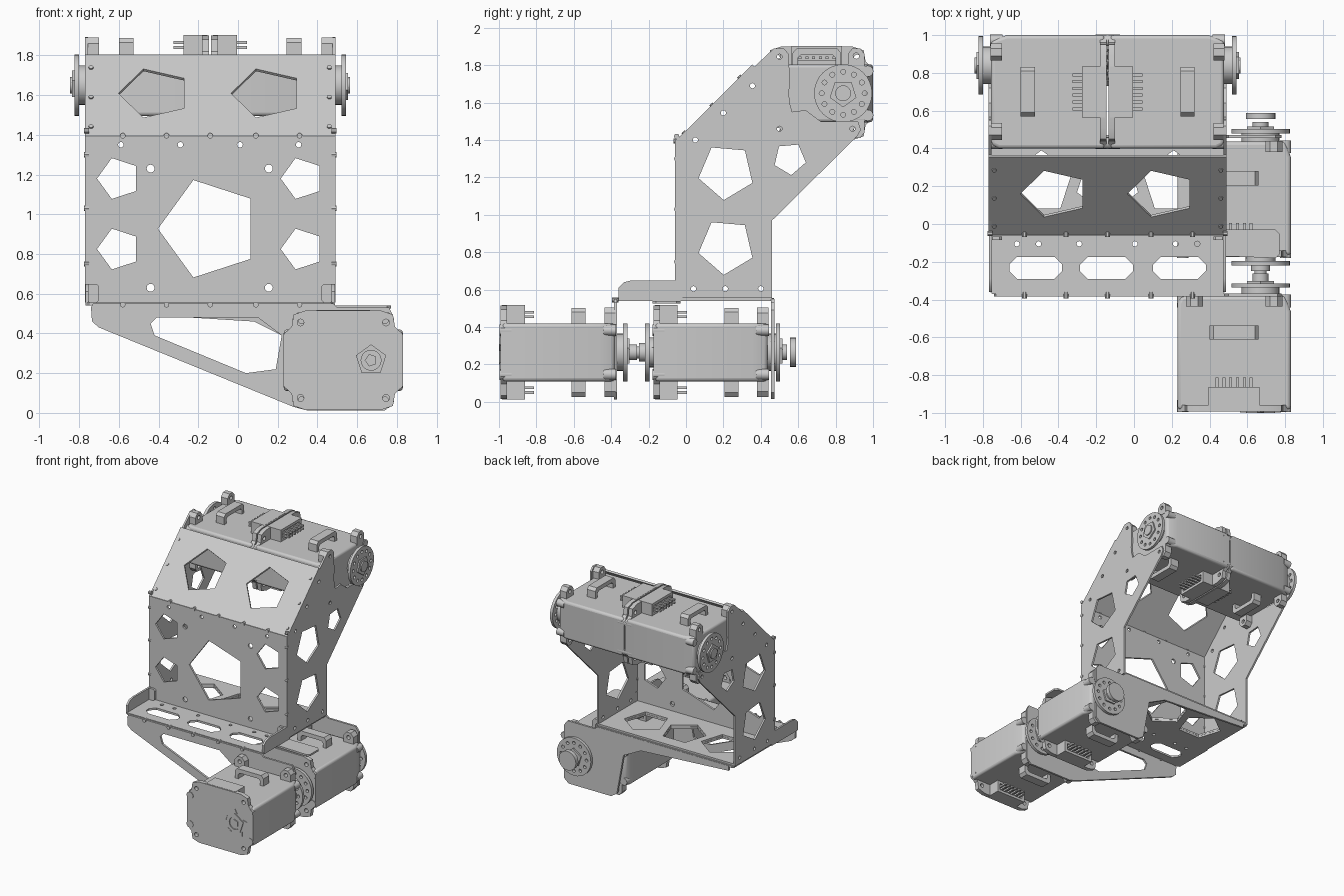
import bpy, bmesh, math
from mathutils import Matrix

if "Cube" in bpy.data.objects:
    bpy.data.objects.remove(bpy.data.objects["Cube"])

XY = Matrix.Identity(4)
XZ = Matrix(((1, 0, 0, 0), (0, 0, 1, 0), (0, 1, 0, 0), (0, 0, 0, 1)))   # extrudes along y
YZ = Matrix(((0, 0, 1, 0), (1, 0, 0, 0), (0, 1, 0, 0), (0, 0, 0, 1)))   # extrudes along x


def ngon(u, v, r, n=5, deg=180):
    return [(u + r * math.cos(math.radians(deg + 360 * i / n)),
             v + r * math.sin(math.radians(deg + 360 * i / n))) for i in range(n)]


def hole(u, v, r=0.014):
    return ngon(u, v, r, 12, 0)


def rect(u0, u1, v0, v1, c=0.0):
    if not c:
        return [(u0, v0), (u1, v0), (u1, v1), (u0, v1)]
    return [(u0 + c, v0), (u1 - c, v0), (u1, v0 + c), (u1, v1 - c),
            (u1 - c, v1), (u0 + c, v1), (u0, v1 - c), (u0, v0 + c)]


def solid(name, M, outline, w0, w1, holes=(), bevel=0):
    """Extrude a flat profile with holes from w0 to w1 in the frame M."""
    cu = bpy.data.curves.new(name, 'CURVE')
    cu.dimensions, cu.fill_mode, cu.extrude = '2D', 'BOTH', abs(w1 - w0) / 2
    for loop in [outline, *holes]:
        sp = cu.splines.new('POLY')
        sp.points.add(len(loop) - 1)
        for p, (u, v) in zip(sp.points, loop):
            p.co = (u, v, 0, 1)
        sp.use_cyclic_u = True
    tmp = bpy.data.objects.new("tmp", cu)
    bpy.context.collection.objects.link(tmp)
    dg = bpy.context.evaluated_depsgraph_get()
    me = bpy.data.meshes.new_from_object(tmp.evaluated_get(dg))
    bpy.data.objects.remove(tmp)
    me.transform(M @ Matrix.Translation((0, 0, (w0 + w1) / 2)))
    bm = bmesh.new()
    bm.from_mesh(me)
    bmesh.ops.remove_doubles(bm, verts=bm.verts, dist=1e-5)
    if bevel:
        bmesh.ops.dissolve_limit(bm, angle_limit=0.02, verts=bm.verts, edges=bm.edges)
    bmesh.ops.recalc_face_normals(bm, faces=bm.faces)
    bm.to_mesh(me)
    bm.free()
    me.shade_smooth()
    me.set_sharp_from_angle(angle=math.radians(32))
    ob = bpy.data.objects.new(name, me)
    bpy.context.collection.objects.link(ob)
    if bevel:
        b = ob.modifiers.new("bevel", 'BEVEL')
        b.width, b.segments, b.limit_method = bevel, 3, 'ANGLE'
    return ob


def disc(name, M, u, v, r, w0, w1, n=24):
    return solid(name, M, ngon(u, v, r, n), w0, w1)


def motor(name, M, hub_end, idler=False):
    """Servo: end cap at y=0, horn at y=0.65, thickness along z."""
    F = M @ XZ
    solid(name + "_body", M, [(-.3, .01), (.3, .01), (.3, .53), (.27, .612), (-.28, .612), (-.3, .57)],
          -.155, .155, bevel=.018)
    cap_holes = [hole(sx * .215, sz * .19, .017) for sx in (-1, 1) for sz in (-1, 1)]
    solid(name + "_end_cap", F,
          [(-.19, -.25), (.19, -.25), (.25, -.23), (.26, -.17), (.3, -.13), (.3, .13), (.26, .17),
           (.25, .23), (.19, .25), (-.19, .25), (-.25, .23), (-.26, .17), (-.3, .13), (-.3, -.13),
           (-.26, -.17), (-.25, -.23)], 0, .035, cap_holes)
    for sx in (-1, 1):
        for sz in (-1, 1):
            # corner mounting lugs at both ends
            solid(name + "_lug", F, [(sx * .255, sz * .14), (sx * .255, sz * .21), (sx * .23, sz * .24),
                                     (sx * .19, sz * .24), (sx * .165, sz * .21), (sx * .165, sz * .14)],
                  .555, .615, [hole(sx * .21, sz * .2, .016)])
            for y0, y1 in ((-.004, .06), (.55, .618)):
                disc(name + "_side_screw", F, sx * .272, sz * .118, .03, y0, y1, 12)
    for s in (-1, 1):
        # cable guide, connector and its pins
        solid(name + "_cable_guide", F, [(a, s * b) for a, b in (
            (-.13, .15), (-.13, .215), (-.11, .238), (.11, .238), (.13, .215), (.13, .15),
            (.1, .15), (.1, .19), (.085, .205), (-.085, .205), (-.1, .19), (-.1, .15))], .38, .455)
        solid(name + "_connector", F, [(a, s * b) for a, b in (
            (-.135, .15), (-.135, .252), (.135, .252), (.135, .15))], .008, .13,
            [[(a, s * b) for a, b in ((-.11, .175), (-.11, .23), (.11, .23), (.11, .175))]])
        solid(name + "_connector_back", F, rect(-.12, .12, s * .17, s * .24), .05, .1)
        for i in range(6):
            for z in (.19, .215):
                x = -.09 + i * .036
                solid(name + "_pin", F, rect(x - .008, x + .008, s * z - .007, s * z + .007), .02, .18)
    # drive horn
    ring = [hole(.14 + .115 * math.cos(a), .115 * math.sin(a), .013)
            for a in (2 * math.pi * i / 12 for i in range(12))]
    disc(name + "_shaft", F, .14, 0, .1, .6, .66)
    solid(name + "_horn", F, ngon(.14, 0, .155, 32), .655, .678, ring)
    solid(name + "_horn_pentagon", F, ngon(.14, 0, .075, 5, 90), .67, .69)
    disc(name + "_horn_hub", F, .14, 0, .042, .67, hub_end)
    # rear boss, with idler disc where fitted
    solid(name + "_rear_boss", F, ngon(.14, 0, .08, 5, 90), -.008, .01, [ngon(.14, 0, .05, 20)])
    solid(name + "_rear_boss_core", F, ngon(.14, 0, .032, 5), -.008, .01)
    if idler:
        disc(name + "_idler_shaft", F, .14, 0, .08, -.04, .01)
        solid(name + "_idler_disc", F, ngon(.14, 0, .155, 32), -.045, -.02, ring)
        disc(name + "_idler_hub", F, .14, 0, .05, -.075, -.04)
        disc(name + "_idler_tip", F, .14, 0, .032, -.105, -.07)
    else:
        for i in range(5):
            a = 18 + 72 * i
            solid(name + "_rear_mark", F, ngon(.14 + .092 * math.cos(math.radians(a)),
                  .092 * math.sin(math.radians(a)), .022, 3, a), -.005, .01)


# four servos
T = Matrix.Translation
motor("front_motor", T((.53, -1 + .008, .265)), .73)
motor("rear_motor", T((.53, -.175, .265)), .715, True)
disc("rear_pulley", XZ, .67, .265, .078, .555, .588)
motor("upper_right_motor", Matrix(((0, 1, 0, -.135), (1, 0, 0, .7), (0, 0, -1, 1.65), (0, 0, 0, 1))), .7)
motor("upper_left_motor", Matrix(((0, -1, 0, -.145), (1, 0, 0, .7), (0, 0, 1, 1.65), (0, 0, 0, 1))), .7)

L, R, C = -.77, .49, -.14

# torso front plate
small = [ngon(x, z, .108) for x in (-.602, .323) for z in (.825, 1.18)]
screws = [hole(x, z, .02) for x in (-.44, .155) for z in (.63, 1.23)]
screws += [hole(x, 1.35) for x in (-.59, -.29, .01, .305)]
solid("torso_front_plate", XZ, rect(L, R, .555, 1.395), -.06, -.044,
      [ngon(-.145, .927, .258), *small, *screws])

# torso sloped plate
s = math.sqrt(.5)
slope = Matrix(((1, 0, 0, 0), (0, s, -s, -.06), (0, s, s, 1.39), (0, 0, 0, 1)))
solid("torso_sloped_plate", slope, rect(L, R, 0, .585), -.016, 0,
      [ngon(x, .31, .182) for x in (-.42, .147)])

# torso side plates with a curved cut around the horn
cut = [(.84 + .29 * math.cos(math.radians(a)), 1.65 + .29 * math.sin(math.radians(a)))
       for a in range(210, 160, -10)]
side = [(-.06, .555), (.46, .555), (.46, .97), (.915, 1.42), (.935, 1.455), (.92, 1.5), (.72, 1.5),
        (.64, 1.56), *cut[1:], (.55, 1.86), (.52, 1.892), (.47, 1.89), (-.06, 1.395)]
side_holes = [ngon(.215, 1.23, .152, 5, 265), ngon(.215, .83, .152, 5, 265), ngon(.555, 1.3, .088, 5, 275)]
side_holes += [hole(*p) for p in ((.355, 1.69), (.2, 1.545), (.05, 1.4), (.5, 1.46), (.89, 1.46),
                                  (.5, 1.845), (.04, .605), (.21, .605), (.4, .605))]
for nm, x in (("right", R - .015), ("left", L)):
    solid(f"torso_{nm}_side_plate", YZ, side, x, x + .015, side_holes)

# torso floor and hip plate share the same cutouts
floor_holes = [ngon(C - .35, .22, .17, 5, 90), ngon(C, .22, .17, 5, -90), ngon(C + .35, .22, .17, 5, 90)]
solid("torso_floor", XY, rect(L, R, -.06, .46), .557, .572, floor_holes)
slots = [rect(x, x + .28, -.29, -.175, .04) for x in (-.66, -.285, .1)]
bolt_holes = [hole(x, -.105) for x in (-.62, -.505, -.29, .005, .22, .335)]
solid("hip_plate", XY, rect(-.76, .48, -.37, .47, .01), .54, .556, floor_holes + slots + bolt_holes)
solid("motor_shelf", XY, [(.46, -.17), (.75, -.18), (.77, -.16), (.77, -.05), (.75, -.03), (.46, -.03)],
      .525, .54)

# hip flanges carrying the lower servos
solid("hip_front_flange", XZ, [(-.73, .55), (-.74, .53), (-.735, .46), (-.7, .43), (.28, .03), (.35, .012),
                               (.74, .012), (.78, .05), (.78, .49), (.76, .53), (.5, .53), (.48, .55)],
      -.385, -.368, [[(-.44, .45), (-.41, .48), (.1, .48), (.22, .39), (.19, .22), (.04, .2), (-.42, .39)]])
solid("hip_rear_flange", XZ, [(-.72, .55), (-.72, .51), (.08, .46), (.24, .38), (.3, .05), (.35, .015),
                              (.74, .015), (.78, .05), (.78, .49), (.75, .53), (.5, .53), (.48, .55)],
      .455, .472)

# upturned hip end tabs with small corner feet
tab = [(-.36, .54), (-.36, .61), (-.33, .64), (-.29, .65), (-.02, .65), (-.02, .54)]
for sx in (-1, 1):
    x = C + sx * .62
    solid("hip_end_tab", YZ, tab, x - .008, x + .008)
    x2 = x - sx * .06
    solid("hip_tab_foot", XZ, rect(min(x, x2), max(x, x2), .556, .65, .012), -.085, -.065)

# fasteners along the seams
for x in (-.58, -.36, C, .09, .31):
    disc("seam_bolt", XZ, x, .545, .014, -.395, -.36, 10)
    disc("seam_bolt", XZ, x, 1.395, .014, -.068, -.04, 10)
for z in (.75, 1.03, 1.3, 1.42):
    for sx in (-1, 1):
        disc("edge_bolt", YZ, -.05, z, .014, C + sx * .61, C + sx * .635, 10)
for y in (.05, .2, .35):
    for sx in (-1, 1):
        disc("slope_bolt", slope, C + sx * .6, y * 1.4, .012, -.01, .008, 10)
